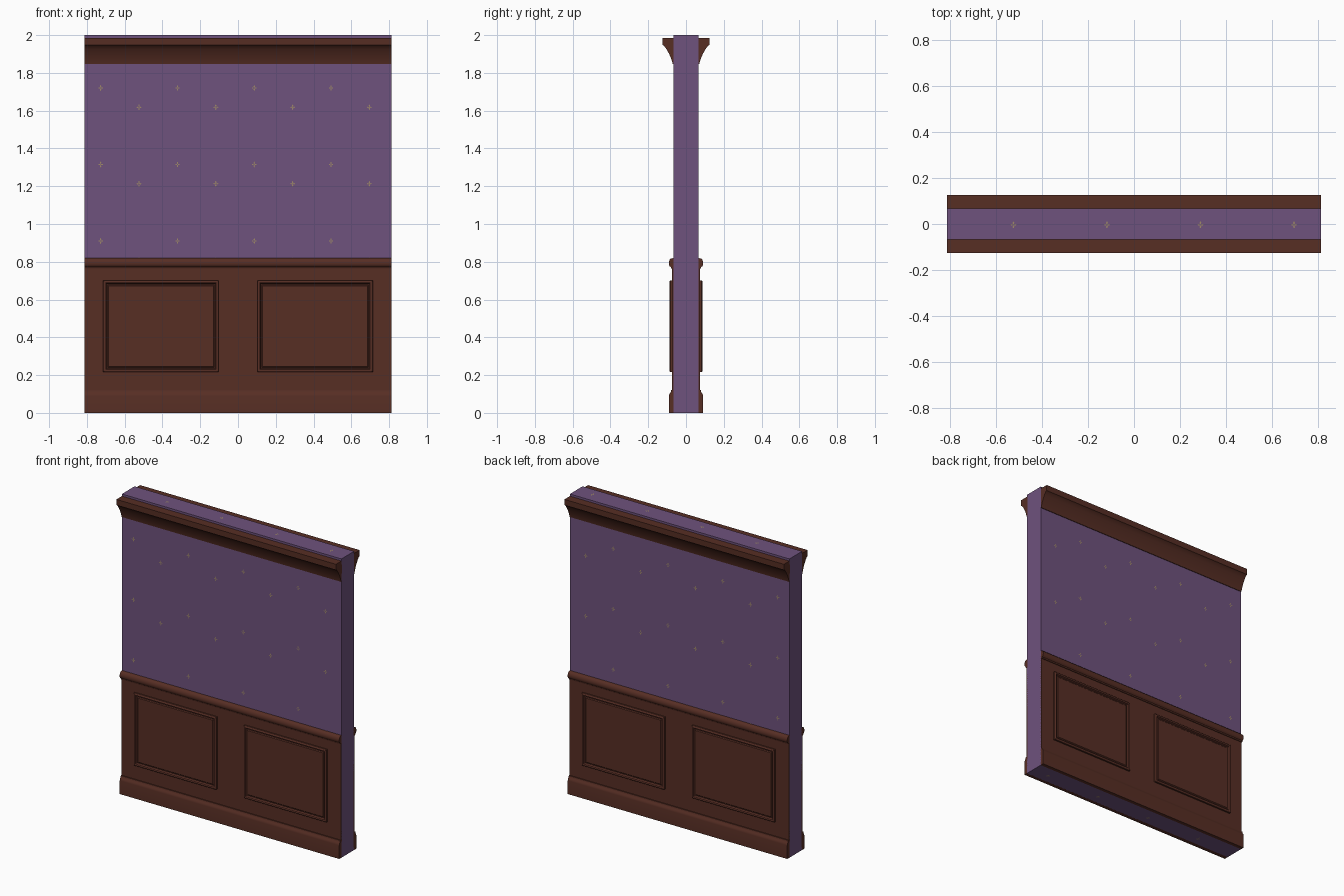
import bpy, bmesh, math

if "Cube" in bpy.data.objects:
    bpy.data.objects.remove(bpy.data.objects["Cube"])

W, T = 0.813, 0.067          # half width, half thickness of the wall


def srgb(r, g, b):
    return tuple((c / 255 / 12.92 if c < 11 else ((c / 255 + 0.055) / 1.055) ** 2.4) for c in (r, g, b)) + (1,)


def material(name, rgb):
    m = bpy.data.materials.new(name)
    m.diffuse_color = srgb(*rgb)
    m.use_nodes = True
    m.node_tree.nodes["Principled BSDF"].inputs["Base Color"].default_value = m.diffuse_color
    return m


PURPLE = material("purple_wallpaper", (110, 82, 125))
WOOD = material("dark_brown_wood", (87, 46, 36))
GOLD = material("muted_gold", (160, 138, 104))


def finish(bm, name, mat, mirror=True, smooth=False, recalc=True):
    if recalc:
        bmesh.ops.recalc_face_normals(bm, faces=bm.faces)
    me = bpy.data.meshes.new(name)
    bm.to_mesh(me)
    bm.free()
    me.materials.append(mat)
    ob = bpy.data.objects.new(name, me)
    bpy.context.collection.objects.link(ob)
    if mirror:
        mod = ob.modifiers.new("both_sides", 'MIRROR')
        mod.use_axis = (False, True, False)
        mod.use_mirror_merge = False
    if smooth:
        bpy.ops.object.select_all(action='DESELECT')
        bpy.context.view_layer.objects.active = ob
        ob.select_set(True)
        bpy.ops.object.shade_smooth_by_angle(angle=math.radians(35))
    return ob


def moulding(name, profile, smooth=True):
    """Extrude a (depth, height) profile along the wall, mirrored to the back."""
    bm = bmesh.new()
    face = bm.faces.new([bm.verts.new((-W, -d, z)) for d, z in profile])
    r = bmesh.ops.extrude_face_region(bm, geom=[face])
    bmesh.ops.translate(bm, vec=(2 * W, 0, 0),
                        verts=[v for v in r["geom"] if isinstance(v, bmesh.types.BMVert)])
    return finish(bm, name, WOOD, smooth=smooth)


# wall core
bm = bmesh.new()
bmesh.ops.create_cube(bm, size=1)
for v in bm.verts:
    v.co = (v.co.x * 2 * W, v.co.y * 2 * T, v.co.z * 2 + 1)
finish(bm, "wall_core", PURPLE, mirror=False)

# horizontal woodwork
I = T - 0.004
moulding("wainscot_board", [(I, 0.10), (0.073, 0.10), (0.073, 0.78), (I, 0.78)], False)
moulding("baseboard", [(I, 0), (0.09, 0), (0.09, 0.09), (0.088, 0.10), (0.083, 0.107),
                       (0.08, 0.113), (0.079, 0.12), (I, 0.12)])
moulding("chair_rail", [(I, 0.764), (0.078, 0.764), (0.08, 0.772), (0.087, 0.777), (0.091, 0.787),
                        (0.091, 0.798), (0.087, 0.81), (0.08, 0.817), (I, 0.82)])
moulding("crown_moulding", [(I, 1.848), (0.071, 1.848), (0.074, 1.862), (0.081, 1.882), (0.091, 1.904),
                            (0.103, 1.925), (0.116, 1.943), (0.124, 1.947), (0.125, 1.986), (I, 1.986)])

# raised panels: nested rectangles given as (inset, depth)
RINGS = [(0, 0.068), (0, 0.083), (0.004, 0.087), (0.009, 0.088), (0.014, 0.086),
         (0.019, 0.076), (0.024, 0.076), (0.029, 0.081)]
for side, cx in (("left", -0.408), ("right", 0.408)):
    bm = bmesh.new()
    loops = []
    for inset, d in RINGS:
        hx, hz = 0.306 - inset, 0.243 - inset
        loops.append([bm.verts.new((cx + sx * hx, -d, 0.459 + sz * hz))
                      for sx, sz in ((-1, -1), (1, -1), (1, 1), (-1, 1))])
    for a, b in zip(loops, loops[1:]):
        for i in range(4):
            j = (i + 1) % 4
            bm.faces.new((a[i], a[j], b[j], b[i]))
    bm.faces.new(loops[-1])
    bm.faces.new(loops[0][::-1])
    finish(bm, side + "_raised_panel", WOOD)


# small gold sprigs: four-petal diamonds on the wallpaper
def sprig(bm, place):
    for ang, length in ((90, 0.016), (180, 0.014), (0, 0.014), (270, 0.016)):
        a = math.radians(ang)
        pts = [(0, 0), (0.55, -0.25), (1, 0), (0.55, 0.25)]
        bm.faces.new([bm.verts.new(place(length * (u * math.cos(a) - v * math.sin(a)),
                                         length * (u * math.sin(a) + v * math.cos(a))))
                      for u, v in pts])


STEP = 0.4065
bm = bmesh.new()
for row in range(3):
    for col in range(4):
        for dx, z0 in ((-0.727, 1.72), (-0.524, 1.618)):
            x, z = dx + col * STEP, z0 - row * 0.405
            sprig(bm, lambda u, v: (x + u, -T - 0.0012, z + v))
finish(bm, "wallpaper_sprigs", GOLD, recalc=False)

bm = bmesh.new()
for col in range(4):
    x = -0.524 + col * STEP
    sprig(bm, lambda u, v: (x + u, v - 0.004, 2.0008))
    sprig(bm, lambda u, v: (x + u, -v - 0.004, -0.0008))
finish(bm, "top_and_bottom_sprigs", GOLD, mirror=False, recalc=False)
